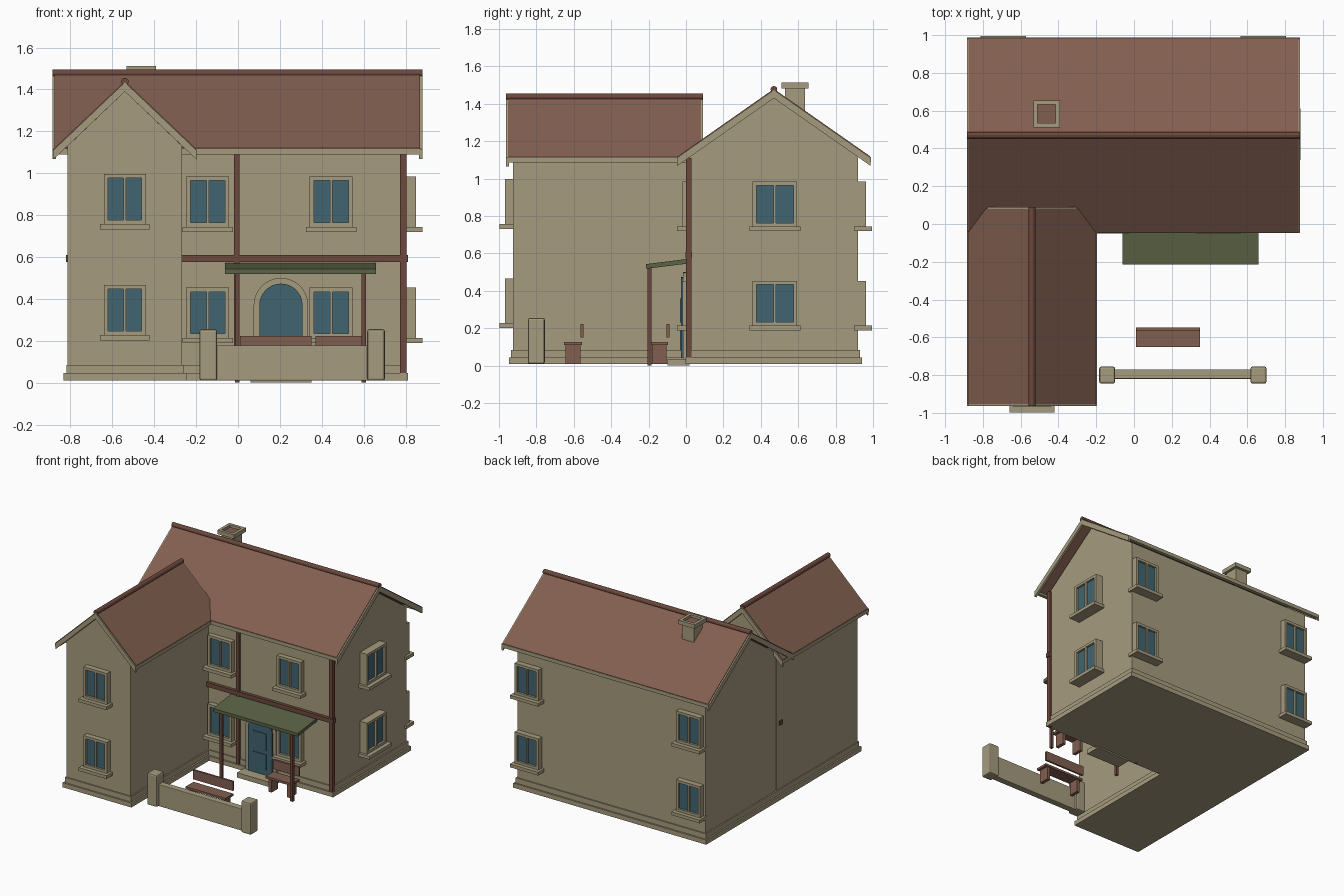
import bpy, bmesh, math
from mathutils import Matrix

cube = bpy.data.objects.get("Cube")
if cube:
    bpy.data.objects.remove(cube, do_unlink=True)


def material(name, r, g, b):
    m = bpy.data.materials.new(name)
    m.use_nodes = True
    m.diffuse_color = (r, g, b, 1)
    m.node_tree.nodes["Principled BSDF"].inputs["Base Color"].default_value = (r, g, b, 1)
    return m


STONE = material("beige stone", 0.38, 0.33, 0.21)
ROOF = material("red brown tile", 0.22, 0.113, 0.08)
WOOD = material("dark red wood", 0.15, 0.065, 0.045)
GREEN = material("canopy green", 0.107, 0.125, 0.058)
BLUE = material("blue paint", 0.053, 0.13, 0.165)


def prism(bm, pts, axis, a, b, mat=0):
    """Extrude a 2D outline along an axis from a to b."""
    place = {"x": lambda p, t: (t, p[0], p[1]),
             "y": lambda p, t: (p[0], t, p[1]),
             "z": lambda p, t: (p[0], p[1], t)}[axis]
    low = [bm.verts.new(place(p, a)) for p in pts]
    top = [bm.verts.new(place(p, b)) for p in pts]
    n = len(pts)
    faces = [bm.faces.new(low), bm.faces.new(top)]
    faces += [bm.faces.new((low[i], low[(i + 1) % n], top[(i + 1) % n], top[i])) for i in range(n)]
    for f in faces:
        f.material_index = mat
    return faces


def box(bm, x0, x1, y0, y1, z0, z1, mat=0):
    return prism(bm, [(x0, y0), (x1, y0), (x1, y1), (x0, y1)], "z", z0, z1, mat)


def finish(name, bm, *mats, bevel=0, matrix=None):
    bmesh.ops.recalc_face_normals(bm, faces=bm.faces)
    me = bpy.data.meshes.new(name)
    bm.to_mesh(me)
    bm.free()
    for m in mats:
        me.materials.append(m)
    ob = bpy.data.objects.new(name, me)
    bpy.context.collection.objects.link(ob)
    if matrix:
        ob.matrix_world = matrix
    if bevel:
        mod = ob.modifiers.new("bevel", "BEVEL")
        mod.width = bevel
        mod.segments = 2
    return ob


def block(name, mat, *dims, bevel=0):
    bm = bmesh.new()
    box(bm, *dims)
    return finish(name, bm, mat, bevel=bevel)


def extrusion(name, mat, pts, axis, a, b):
    bm = bmesh.new()
    prism(bm, pts, axis, a, b)
    return finish(name, bm, mat)


def gable(name, axis, mid, half, eave, apex, a, b):
    """House wall with a pointed gable at both ends."""
    extrusion(name, STONE, [(mid - half, 0.03), (mid + half, 0.03), (mid + half, eave),
                            (mid, apex), (mid - half, eave)], axis, a, b)


def pitched_roof(name, axis, mid, half, apex, slope, a, b):
    """Tiled slopes, gable boards, eave boards and a round ridge cap."""
    def chevron(top, bottom, reach):
        d = slope * reach
        return [(mid - reach, top - d), (mid, top), (mid + reach, top - d),
                (mid + reach, bottom - d), (mid, bottom), (mid - reach, bottom - d)]
    extrusion(name, ROOF, chevron(apex, apex - 0.03, half), axis, a + 0.01, b - 0.01)
    bm = bmesh.new()
    for s in (a, b - 0.016):
        prism(bm, chevron(apex - 0.006, apex - 0.05, half + 0.002), axis, s, s + 0.016)
    z = apex - slope * half
    for s in (-1, 1):
        e, i = mid + s * (half + 0.003), mid + s * (half - 0.022)
        prism(bm, [(e, z - 0.03), (e, z - 0.003), (i, z - 0.003), (i, z - 0.03)], axis, a, b)
    finish(name + "_boards", bm, STONE)
    ring = [(mid + 0.018 * math.cos(t * math.pi / 6), apex - 0.003 + 0.018 * math.sin(t * math.pi / 6))
            for t in range(12)]
    extrusion(name + "_ridge", WOOD, ring, axis, a, b)


# Walls and roofs
gable("main_walls", "x", 0.47, 0.45, 1.118, 1.433, -0.81, 0.79)
gable("wing_walls", "y", -0.54, 0.273, 1.13, 1.39, -0.925, 0.06)
pitched_roof("main_roof", "x", 0.47, 0.515, 1.48, 0.7, -0.885, 0.88)
pitched_roof("wing_roof", "y", -0.54, 0.34, 1.44, 0.95, -0.963, 0.09)

# Stepped L-shaped plinth
for name, o, z0, z1 in (("plinth_base", 0.022, 0.01, 0.045), ("plinth_band", 0.01, 0.045, 0.085)):
    outline = [(-0.81 - o, -0.925 - o), (-0.267 + o, -0.925 - o), (-0.267 + o, 0.02 - o),
               (0.79 + o, 0.02 - o), (0.79 + o, 0.92 + o), (-0.81 - o, 0.92 + o)]
    extrusion(name, STONE, outline, "z", z0, z1)

# Chimney with a sunken flue
bm = bmesh.new()
box(bm, -0.512, -0.412, 0.53, 0.635, 1.25, 1.485)
top = box(bm, -0.533, -0.392, 0.511, 0.655, 1.482, 1.513)[1]
bmesh.ops.recalc_face_normals(bm, faces=bm.faces)
bmesh.ops.inset_region(bm, faces=[top], thickness=0.032)
bmesh.ops.inset_region(bm, faces=[top], thickness=0.001, depth=-0.018)
top.material_index = 1
finish("chimney", bm, STONE, ROOF)


def window(name, x, y, z, w, turn=0):
    """Two-pane window with frame and sill, facing -y before turning."""
    h, r, t = w / 2, 0.02, 0.24
    bm = bmesh.new()
    for x0, x1, z0, z1 in ((-h, h, 0, r), (-h, h, t - r, t), (-h, r - h, r, t - r),
                           (h - r, h, r, t - r), (-0.006, 0.006, r, t - r)):
        box(bm, x0, x1, -0.04, 0.025, z0, z1)
    box(bm, -h - 0.018, h + 0.018, -0.071, 0.025, -0.025, 0)
    box(bm, r - h, h - r, -0.024, 0.02, r, t - r, 1)
    finish(name, bm, STONE, BLUE, matrix=Matrix.Translation((x, y, z)) @ Matrix.Rotation(turn, 4, "Z"))


# Windows on both floors
for floor, z in (("lower", 0.214), ("upper", 0.744)):
    window(floor + "_wing_window", -0.54, -0.927, z + 0.013, 0.2)
    window(floor + "_front_window_right", -0.145, 0.022, z, 0.205)
    window(floor + "_front_window_left", 0.445, 0.022, z, 0.205)
    window(floor + "_side_window", 0.81, 0.475, z, 0.237, math.pi / 2)
    for side, x in (("right", -0.692), ("left", 0.684)):
        window(floor + "_back_window_" + side, x, 0.923, z, 0.205, math.pi)


def arch(radius, base):
    curve = [(0.205 + radius * math.cos(t * math.pi / 16), 0.37 + radius * math.sin(t * math.pi / 16))
             for t in range(17)]
    return [(0.205 + radius, base)] + curve + [(0.205 - radius, base)]


# Arched door with raised panels and step
extrusion("door_surround", STONE, arch(0.13, 0.03), "y", -0.016, 0.03)
extrusion("door", BLUE, arch(0.103, 0.04), "y", -0.026, 0.03)
for z0, z1 in ((0.08, 0.2), (0.23, 0.36)):
    block("door_panel", BLUE, 0.148, 0.262, -0.032, -0.02, z0, z1)
block("door_step", STONE, 0.06, 0.35, -0.1, 0.02, 0, 0.037)

# Timber frame on the front
block("timber_beam", WOOD, -0.822, 0.812, -0.004, 0.032, 0.576, 0.609)
block("timber_post_middle", WOOD, -0.018, 0.008, 0, 0.03, 0.01, 1.11)
block("timber_post_corner", WOOD, 0.774, 0.804, 0, 0.03, 0.01, 1.11)

# Sloping porch canopy on posts
extrusion("canopy", GREEN, [(-0.215, 0.518), (-0.215, 0.543), (0.02, 0.572), (0.02, 0.547)], "x", -0.062, 0.66)
for side, x in (("right", -0.003), ("left", 0.6)):
    block("porch_post_" + side, WOOD, x - 0.011, x + 0.011, -0.207, -0.185, 0, 0.53)


def bench(name, x0, x1, y):
    bm = bmesh.new()
    box(bm, x0, x1, y - 0.095, y, 0.11, 0.127)
    box(bm, x0, x1, y - 0.007, y + 0.008, 0.15, 0.222)
    for x in (x0 + 0.02, x1 - 0.045):
        box(bm, x, x + 0.025, y - 0.087, y - 0.008, 0.01, 0.11)
    finish(name, bm, ROOF)


bench("yard_bench", 0.01, 0.35, -0.556)
bench("porch_bench", 0.37, 0.59, -0.096)

# Garden wall with end pillars
block("garden_wall", STONE, -0.11, 0.625, -0.82, -0.77, 0.01, 0.178, bevel=0.004)
for side, x in (("right", -0.142), ("left", 0.659)):
    block("garden_pillar_" + side, STONE, x - 0.042, x + 0.042, -0.845, -0.755, 0.01, 0.255, bevel=0.01)
